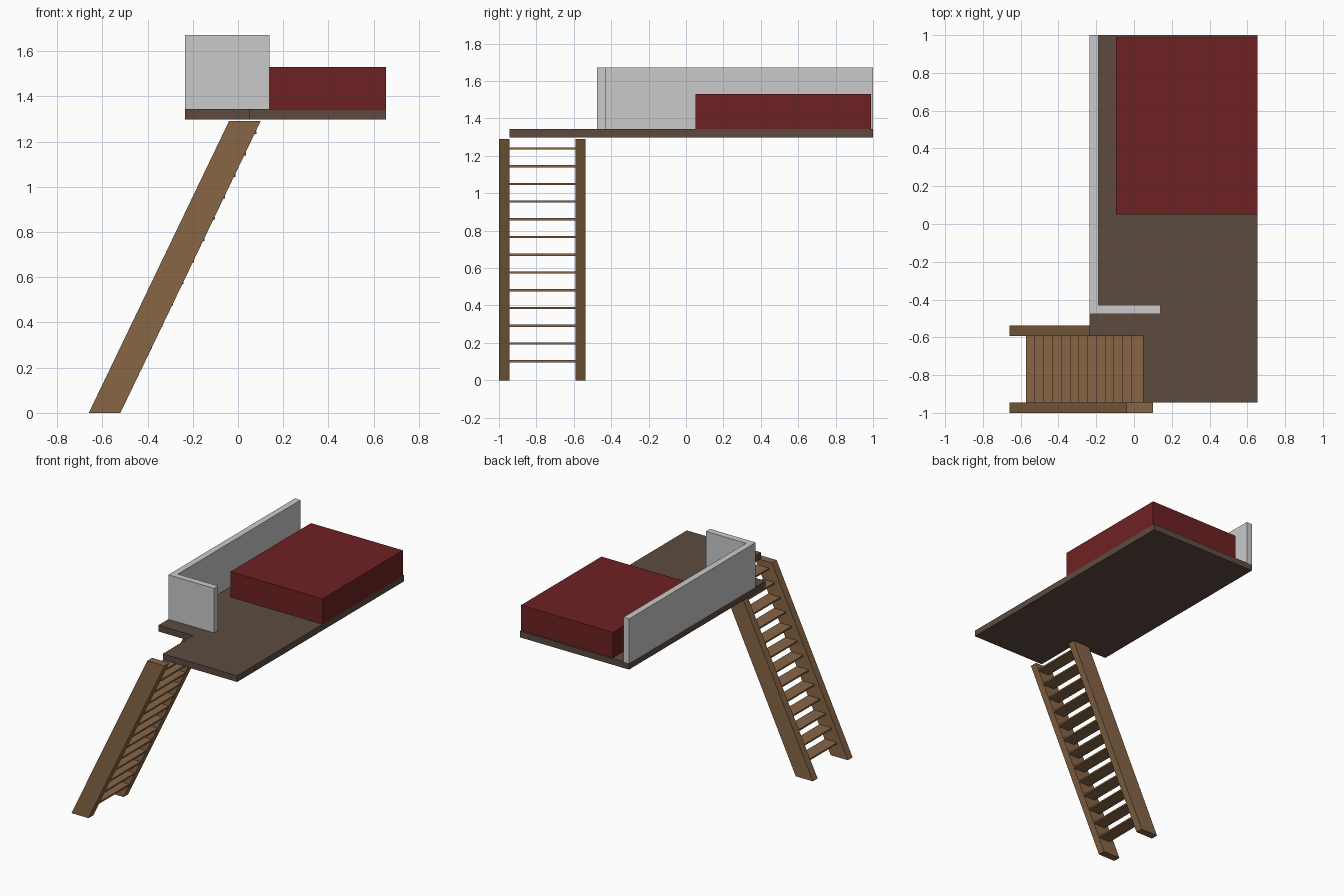
import bpy, bmesh
from mathutils import Vector

if "Cube" in bpy.data.objects:
    bpy.data.objects.remove(bpy.data.objects["Cube"])


def lin(c):
    return c / 12.92 if c <= 0.04045 else ((c + 0.055) / 1.055) ** 2.4


def material(name, r, g, b):
    m = bpy.data.materials.new(name)
    m.diffuse_color = (lin(r / 255), lin(g / 255), lin(b / 255), 1)
    m.use_nodes = True
    m.node_tree.nodes["Principled BSDF"].inputs["Base Color"].default_value = m.diffuse_color
    return m


dark_wood = material("dark brown wood", 93, 75, 64)
light_wood = material("light brown wood", 135, 102, 70)
red = material("dark red fabric", 110, 33, 35)
grey = material("light grey", 202, 202, 202)


def prism(name, outline, direction, mat):
    """Extrude a flat outline of 3D points along a direction."""
    bm = bmesh.new()
    face = bm.faces.new([bm.verts.new(p) for p in outline])
    ext = bmesh.ops.extrude_face_region(bm, geom=[face])
    verts = [v for v in ext["geom"] if isinstance(v, bmesh.types.BMVert)]
    bmesh.ops.translate(bm, verts=verts, vec=Vector(direction))
    bmesh.ops.recalc_face_normals(bm, faces=bm.faces)
    me = bpy.data.meshes.new(name)
    bm.to_mesh(me)
    bm.free()
    me.materials.append(mat)
    ob = bpy.data.objects.new(name, me)
    bpy.context.collection.objects.link(ob)
    return ob


def slab(name, plan, z0, z1, mat):
    return prism(name, [(x, y, z0) for x, y in plan], (0, 0, z1 - z0), mat)


def box(name, x0, x1, y0, y1, z0, z1, mat):
    return slab(name, [(x0, y0), (x1, y0), (x1, y1), (x0, y1)], z0, z1, mat)


L, R, BACK = -0.235, 0.655, 1.0
FLOOR, DECK = 1.298, 1.344

# Platform with a notch where the stairs arrive
slab("platform", [(L, -0.592), (0.048, -0.592), (0.048, -0.945), (R, -0.945),
                  (R, BACK), (L, BACK)], FLOOR, DECK, dark_wood)

# L-shaped guard wall
slab("guard_wall", [(L, -0.477), (0.139, -0.477), (0.139, -0.43), (-0.189, -0.43),
                    (-0.189, BACK), (L, BACK)], DECK, 1.672, grey)

# Mattress
box("mattress", -0.096, R, 0.05, 0.988, DECK, 1.531, red)

# Sloping stair sides
for name, y in (("front_stringer", -1.0), ("back_stringer", -0.592)):
    prism(name, [(-0.66, y, 0), (-0.52, y, 0), (0.10, y, 1.29), (-0.04, y, 1.29)],
          (0, 0.055, 0), light_wood)

# Treads
for i in range(13):
    x, z = -0.572 + i * 0.0464, 0.102 + i * 0.0948
    box(f"tread_{i + 1}", x, x + 0.098, -0.945, -0.592, z - 0.006, z + 0.006, light_wood)
